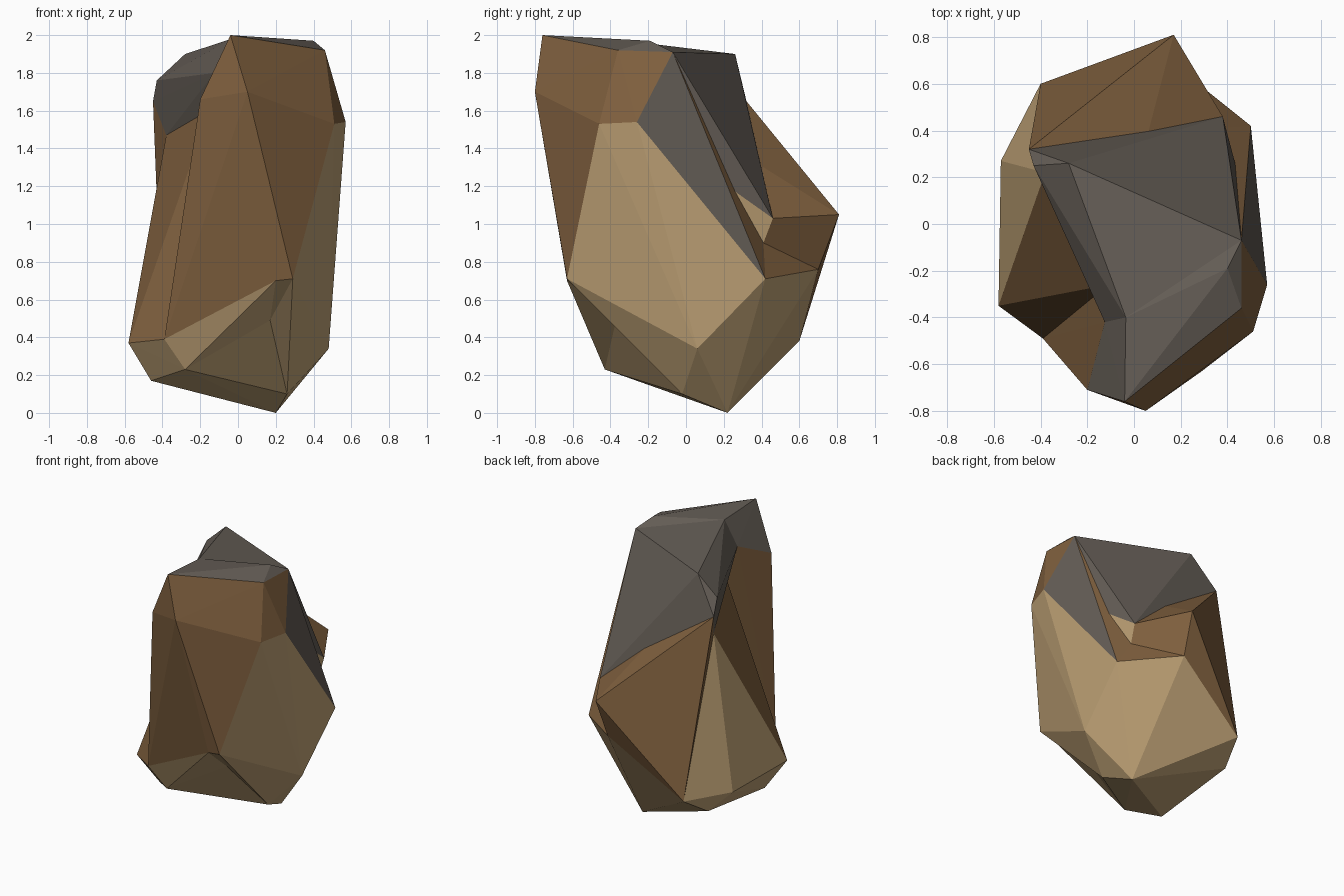
import bpy, bmesh
from mathutils import Vector

if "Cube" in bpy.data.objects:
    bpy.data.objects.remove(bpy.data.objects["Cube"])

# Named corner points of the boulder: summit and back
P = {k: Vector(v) for k, v in dict(
    peak=(-.04, -.76, 2), ridge=(-.035, -.40, 1.98), crest=(.40, -.19, 1.97),
    top_r=(.46, -.36, 1.92), top_rb=(.46, -.07, 1.91), top_b=(-.28, .26, 1.90),
    brow=(.05, -.80, 1.70), should_r=(.57, -.26, 1.54), should_f=(.51, -.46, 1.53),
    back_hi=(.38, .46, 1.03), back=(.17, .81, 1.05)).items()}
# Nose and the hollows
P.update({k: Vector(v) for k, v in dict(
    nose=(-.45, .32, 1.65), nose_t=(-.43, .25, 1.76), lip=(-.38, .17, 1.70),
    front_l=(-.20, -.71, 1.66), shelf=(-.125, -.42, 1.80), notch=(-.11, -.26, 1.72),
    under=(-.38, .22, 1.47), core=(0, 0, .6), dent_b=(.37, .41, .90),
    dent_f=(.17, -.37, .49)).items()})
# Hips, knees and foot
P.update({k: Vector(v) for k, v in dict(
    hip_r=(.50, .42, .71), hip_b=(.15, .70, .76), knee_r=(.29, -.63, .71),
    knee_l=(.20, -.63, .70), foot_r=(.48, .06, .34), foot_l=(-.58, -.35, .37),
    foot_fl=(-.39, -.49, .39), foot_bl=(-.57, .27, .37), heel=(-.40, .60, .38),
    base_f=(-.28, -.43, .23), base_l=(-.46, -.26, .17), base_r=(.26, -.02, .10),
    base=(.20, .22, 0), base_bl=(-.46, .40, .25), base_b=(-.30, .41, .24),
    base_br=(.26, .21, .27)).items()})


def hull(name, pts):
    bm = bmesh.new()
    for p in pts:
        bm.verts.new(p)
    res = bmesh.ops.convex_hull(bm, input=bm.verts[:])
    junk = {g for g in res["geom_interior"] + res["geom_unused"]
            if isinstance(g, bmesh.types.BMVert)}
    bmesh.ops.delete(bm, geom=list(junk), context='VERTS')
    bmesh.ops.recalc_face_normals(bm, faces=bm.faces[:])
    me = bpy.data.meshes.new(name)
    bm.to_mesh(me)
    bm.free()
    ob = bpy.data.objects.new(name, me)
    bpy.context.collection.objects.link(ob)
    return ob


def lump(name, keys):
    return hull(name, [P[k] for k in keys.split()])


def combine(ob, other, op):
    mod = ob.modifiers.new("cut", 'BOOLEAN')
    mod.operation, mod.object, mod.solver = op, other, 'EXACT'
    bpy.context.view_layer.update()
    deps = bpy.context.evaluated_depsgraph_get()
    me = bpy.data.meshes.new_from_object(ob.evaluated_get(deps))
    ob.modifiers.clear()
    ob.data = me
    bpy.data.objects.remove(other)


def dent(ob, apex, rim):
    # chip away a pyramid whose tip is the apex and whose sides pass the rim
    a = P[apex]
    pts = [a] + [a + (P[k] - a) * 1.3 for k in rim.split()]
    combine(ob, hull("chip_cutter", pts), 'DIFFERENCE')


# Convex lumps that meet in the hollows: front, foot, back and crown
rock = lump("boulder", "peak ridge crest top_r top_rb brow should_r should_f shelf "
            "front_l notch foot_fl knee_r knee_l base_f base_r base foot_r hip_r dent_b")
foot = lump("foot_lump", "under foot_l foot_bl heel notch hip_b hip_r dent_b foot_fl "
            "base_l base_f base base_bl base_b base_br base_r foot_r")
rear = lump("back_lump", "nose back_hi back heel hip_b dent_b under notch core")
crown = lump("crown_lump", "top_b ridge shelf lip nose_t nose under notch top_rb "
             "back_hi should_r dent_b core")
for part in (foot, rear, crown):
    combine(rock, part, 'UNION')
dent(rock, "dent_f", "knee_r knee_l base_f base_r")

# Colours: grey cap, brown body, tan worn sides and foot
rock.data.materials.clear()
for name, col in (("brown stone", (.22, .12, .05)), ("grey stone", (.125, .107, .09)),
                  ("tan stone", (.52, .36, .18))):
    m = bpy.data.materials.new(name)
    m.diffuse_color = (*col, 1)
    m.use_nodes = True
    m.node_tree.nodes["Principled BSDF"].inputs["Base Color"].default_value = m.diffuse_color
    rock.data.materials.append(m)

bm = bmesh.new()
bm.from_mesh(rock.data)
bmesh.ops.remove_doubles(bm, verts=bm.verts[:], dist=.002)
bmesh.ops.recalc_face_normals(bm, faces=bm.faces[:])
for f in bm.faces:
    n, z = f.normal, f.calc_center_median().z
    f.smooth = False
    f.material_index = 0
    if z > 1.35 and (n.y > .2 or n.z > .4 or n.x < -.6):
        f.material_index = 1
    elif z < .7 or (z < .95 and n.x < -.4) or (n.x > .75 and n.y < .2 and n.z < .02):
        f.material_index = 2
bm.to_mesh(rock.data)
bm.free()
